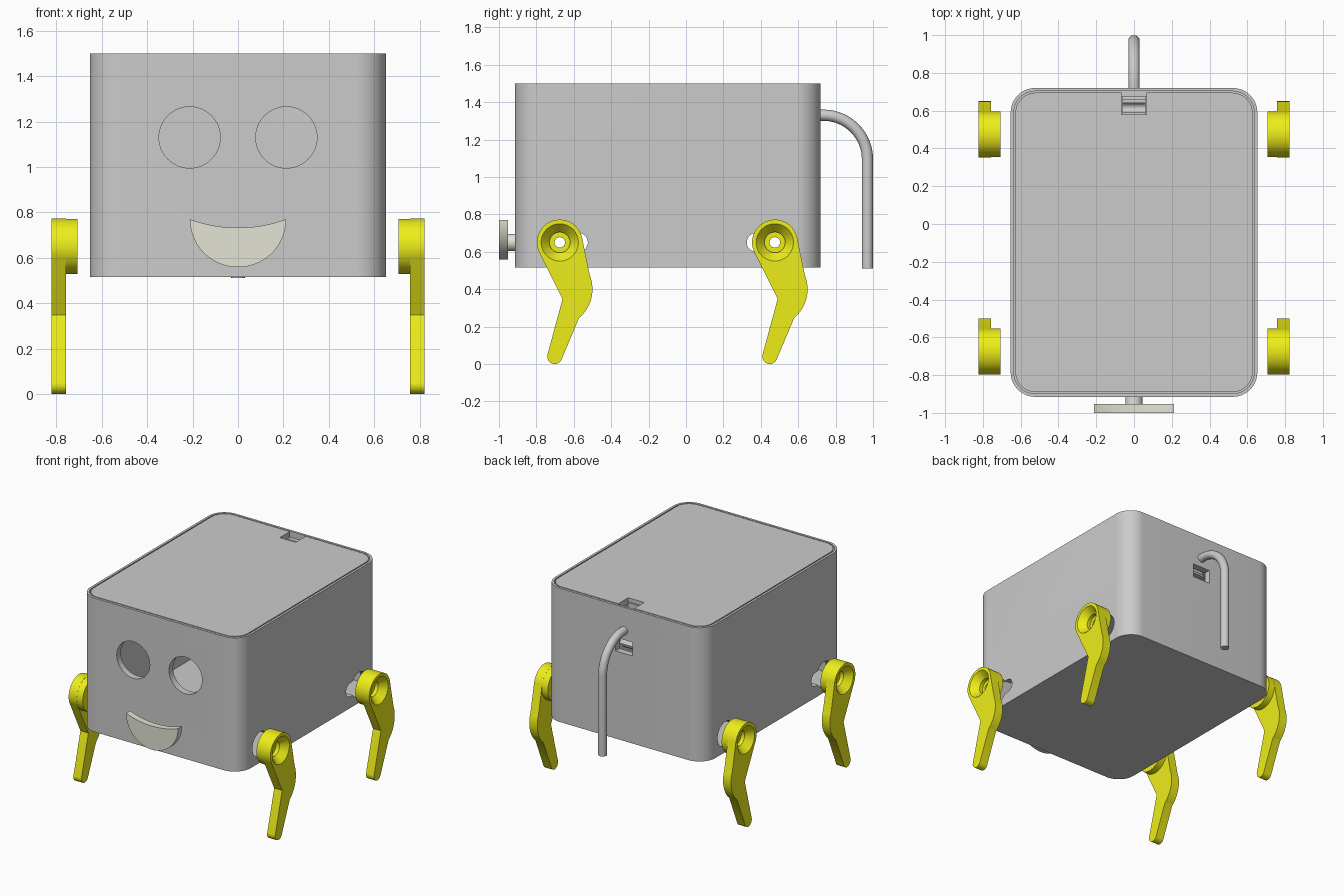
import bpy, bmesh
from math import sin, cos, radians

if "Cube" in bpy.data.objects:
    bpy.data.objects.remove(bpy.data.objects["Cube"])


def arc(cx, cy, r, a0, a1, n=24):
    return [(cx + r * cos(radians(a0 + (a1 - a0) * i / n)),
             cy + r * sin(radians(a0 + (a1 - a0) * i / n))) for i in range(n + 1)]


def circle(cx, cy, r, n=48):
    return arc(cx, cy, r, 0, 360, n)[:-1]


def rounded(x, y0, y1, r):
    return (arc(x - r, y1 - r, r, 0, 90, 12) + arc(-x + r, y1 - r, r, 90, 180, 12)
            + arc(-x + r, y0 + r, r, 180, 270, 12) + arc(x - r, y0 + r, r, 270, 360, 12))


def rect(u0, u1, v0, v1):
    return [(u0, v0), (u1, v0), (u1, v1), (u0, v1)]


def loft(name, rings, axis):
    """Closed solid through rings [(profile, position along axis), ...]."""
    place = {'x': lambda u, v, w: (w, u, v),
             'y': lambda u, v, w: (u, w, v),
             'z': lambda u, v, w: (u, v, w)}[axis]
    bm = bmesh.new()
    loops = [[bm.verts.new(place(u, v, w)) for u, v in pts] for pts, w in rings]
    n = len(loops[0])
    for a, b in zip(loops, loops[1:]):
        for i in range(n):
            j = (i + 1) % n
            bm.faces.new((a[i], a[j], b[j], b[i]))
    bm.faces.new(loops[0])
    bm.faces.new(loops[-1])
    bmesh.ops.recalc_face_normals(bm, faces=bm.faces)
    me = bpy.data.meshes.new(name)
    bm.to_mesh(me)
    bm.free()
    ob = bpy.data.objects.new(name, me)
    bpy.context.collection.objects.link(ob)
    return ob


def prism(name, pts, axis, w0, w1):
    return loft(name, [(pts, w0), (pts, w1)], axis)


def combine(ob, other, op='DIFFERENCE'):
    mod = ob.modifiers.new(op, 'BOOLEAN')
    mod.operation, mod.object, mod.solver = op, other, 'EXACT'
    bpy.context.view_layer.objects.active = ob
    bpy.ops.object.modifier_apply(modifier=mod.name)
    bpy.data.objects.remove(other)


def colour(ob, mat):
    ob.data.materials.clear()
    ob.data.materials.append(mat)


def material(name, rgb):
    mat = bpy.data.materials.new(name)
    mat.diffuse_color = (*rgb, 1)
    mat.use_nodes = True
    mat.node_tree.nodes["Principled BSDF"].inputs["Base Color"].default_value = mat.diffuse_color
    return mat


yellow = material("yellow", (0.85, 0.85, 0.01))
cream = material("cream", (0.78, 0.77, 0.66))
PIVOT_Z = 0.65
PIVOTS = {"front": -0.675, "rear": 0.475}

# Hollow body with a ledge for the lid
body = prism("body", rounded(0.653, -0.915, 0.72, 0.13), 'z', 0.515, 1.5)
combine(body, prism("cut", rounded(0.605, -0.867, 0.672, 0.085), 'z', 0.56, 1.6))
combine(body, prism("cut", rounded(0.636, -0.898, 0.703, 0.113), 'z', 1.455, 1.6))

# Eye holes
for x in (-0.213, 0.213):
    combine(body, prism("cut", circle(x, 1.13, 0.135), 'y', -1.1, -0.7))

# Shaft openings in both sides, with a slot towards the middle
for y, d in ((PIVOTS["front"], 1), (PIVOTS["rear"], -1)):
    end = y + d * 0.1
    slot = arc(end, PIVOT_Z, 0.05, -90, 90) if d > 0 else arc(end, PIVOT_Z, 0.05, 90, 270)
    slot += [(y, PIVOT_Z + d * 0.05), (y, PIVOT_Z - d * 0.05)]
    combine(body, prism("cut", slot, 'x', -0.9, 0.9))
    combine(body, prism("cut", circle(y, PIVOT_Z, 0.09), 'x', -0.9, 0.9))

# Latch slot in the back
combine(body, prism("cut", rect(-0.07, 0.07, 1.16, 1.26), 'y', 0.6, 0.8))

# Lid with finger notch, and the springy latch below it
lid = prism("lid", rounded(0.628, -0.89, 0.695, 0.107), 'z', 1.455, 1.5)
combine(lid, prism("cut", rect(-0.065, 0.065, 0.58, 0.75), 'z', 1.4, 1.6))
latch = (arc(0.615, 1.2, 0.045, 180, 360, 16) + [(0.66, 1.21), (0.69, 1.21), (0.66, 1.25)]
         + [(0.66, 1.42), (0.64, 1.42)] + arc(0.615, 1.2, 0.025, 360, 180, 16)
         + [(0.59, 1.47), (0.57, 1.47)])
prism("lid_latch", latch, 'x', -0.06, 0.06)

# Smiling mouth on a short peg
smile = arc(0, 0.77, 0.212, 180, 360, 40) + arc(0, 1.342, 0.61, -69.7, -110.3, 20)[1:-1]
mouth = prism("mouth", smile, 'y', -1.0, -0.953)
colour(mouth, cream)
peg = prism("mouth_peg", circle(0, PIVOT_Z, 0.045, 32), 'y', -0.955, -0.87)
colour(peg, cream)

# Bent tail
tail_curve = bpy.data.curves.new("tail", 'CURVE')
tail_curve.dimensions = '3D'
tail_curve.bevel_depth = 0.03
tail_curve.bevel_resolution = 6
tail_curve.use_fill_caps = True
path = [(0.69, 1.33)] + arc(0.735, 1.095, 0.235, 90, 0, 20) + [(0.97, 0.51)]
spline = tail_curve.splines.new('POLY')
spline.points.add(len(path) - 1)
for p, (y, z) in zip(spline.points, path):
    p.co = (0, y, z, 1)
tail = bpy.data.objects.new("tail", tail_curve)
bpy.context.collection.objects.link(tail)
bpy.ops.object.select_all(action='DESELECT')
tail.select_set(True)
bpy.context.view_layer.objects.active = tail
bpy.ops.object.convert(target='MESH')

# Legs: bent plate, hub boss and countersunk hub hole
for end, y in PIVOTS.items():
    z = PIVOT_Z
    outline = (arc(y, z, 0.122, 13, 207, 36) + [(y + 0.015, z - 0.302)]
               + arc(y - 0.027, z - 0.61, 0.04, 166, 336, 16)
               + arc(y - 0.025, z - 0.25, 0.2, -50, 22, 16))
    for side, s in (("left", -1), ("right", 1)):
        leg = prism(f"{end}_{side}_leg", outline, 'x', s * 0.757, s * 0.822)
        combine(leg, prism("boss", circle(y, z, 0.1215), 'x', s * 0.708, s * 0.79), 'UNION')
        steps = ((0.104, 0.827), (0.055, 0.772), (0.055, 0.745), (0.028, 0.745), (0.028, 0.69))
        combine(leg, loft("cut", [(circle(y, z, r), s * w) for r, w in steps], 'x'))
        colour(leg, yellow)

# Smooth curved surfaces, keep hard edges
bpy.ops.object.select_all(action='SELECT')
bpy.context.view_layer.objects.active = body
bpy.ops.object.shade_smooth_by_angle(angle=radians(30))
